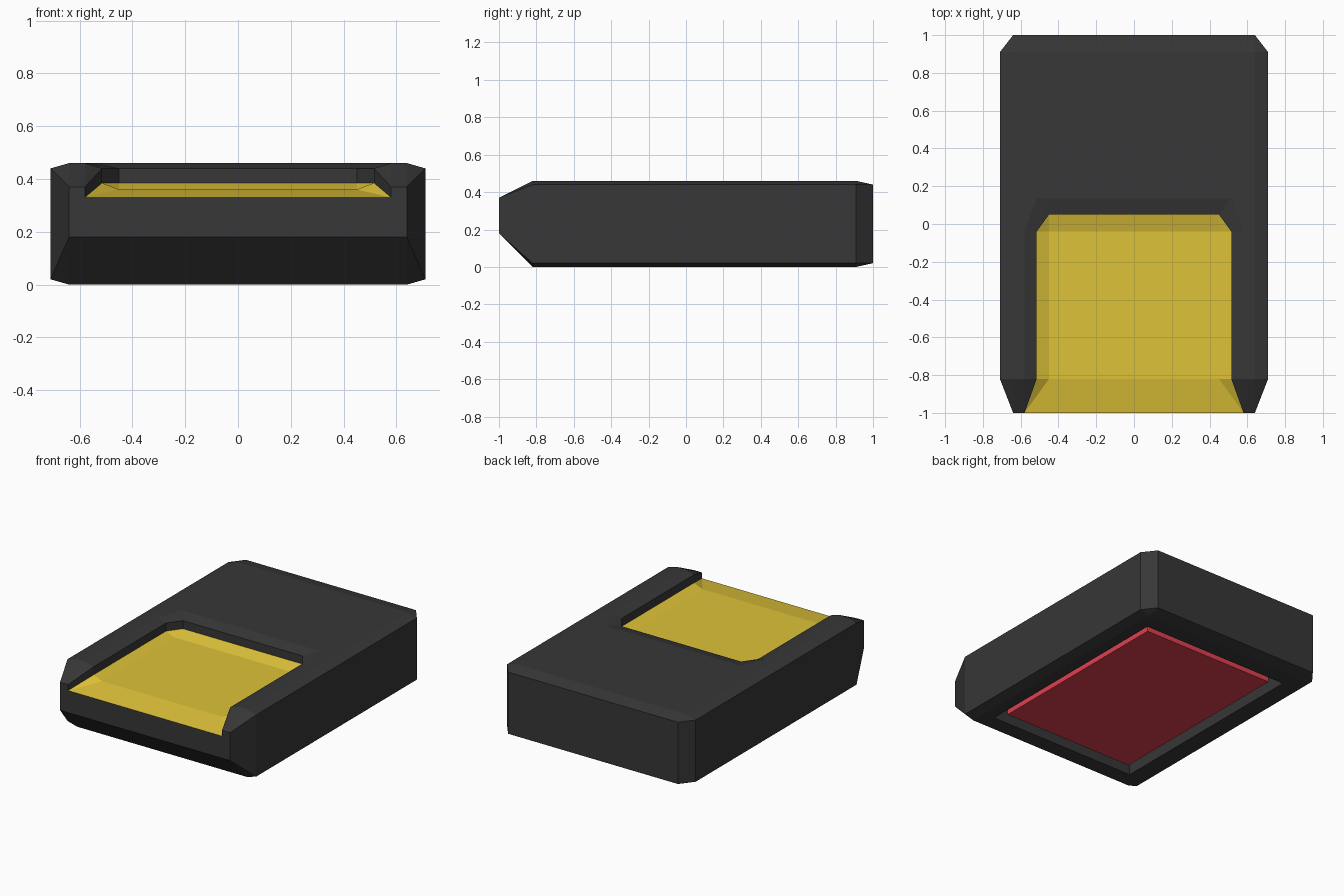
import bpy, bmesh

if "Cube" in bpy.data.objects:
    bpy.data.objects.remove(bpy.data.objects["Cube"])


def chain(path):
    """Right-half path followed by its mirror image."""
    return path + [(-x, y, z) for x, y, z in reversed(path)]


def strip(p, q, closed=False):
    """Quads between two mirrored paths."""
    a, b = chain(p), chain(q)
    n = len(a)
    return [[a[i], a[(i + 1) % n], b[(i + 1) % n], b[i]]
            for i in range(n if closed else n - 1)]


def build(name, polys, colour, face_up=False):
    bm = bmesh.new()
    verts = {}
    for poly in polys:
        loop = []
        for co in poly:
            key = tuple(round(c, 4) for c in co)
            if key not in verts:
                verts[key] = bm.verts.new(key)
            if verts[key] not in loop:
                loop.append(verts[key])
        if len(loop) > 2 and not bm.faces.get(loop):
            bm.faces.new(loop)
    bmesh.ops.recalc_face_normals(bm, faces=bm.faces)
    if face_up and sum(f.normal.z for f in bm.faces) < 0:
        bmesh.ops.reverse_faces(bm, faces=bm.faces)
    mesh = bpy.data.meshes.new(name)
    bm.to_mesh(mesh)
    bm.free()
    mat = bpy.data.materials.new(name + "_colour")
    mat.diffuse_color = (*colour, 1)
    mat.use_nodes = True
    mat.node_tree.nodes["Principled BSDF"].inputs["Base Color"].default_value = mat.diffuse_color
    mesh.materials.append(mat)
    obj = bpy.data.objects.new(name, mesh)
    bpy.context.collection.objects.link(obj)
    return obj


# Right-half paths running front to back, from the dish outwards and down
dish_floor = [(.58, -1, .33), (.45, -.82, .36)] + [(.45, -.04, .36)] * 3
dish_edge = [(.58, -1, .33), (.515, -.82, .385), (.515, -.04, .385)] + [(.45, .05, .385)] * 2
wall_top = [(.58, -1, .37), (.515, -.82, .44), (.515, -.04, .44)] + [(.45, .05, .44)] * 2
rim = [(.58, -1, .37), (.58, -.82, .46), (.58, -.04, .46)] + [(.515, .135, .46)] * 2
top_edge = [(.64, -1, .37), (.64, -.82, .46), (.64, -.04, .46)] + [(.64, .91, .46)] * 2
side_top = [(.64, -1, .37), (.71, -.82, .44), (.71, -.04, .44), (.71, .91, .44), (.64, 1, .44)]
side_low = [(.64, -1, .18), (.71, -.82, .02), (.71, -.04, .02), (.71, .91, .02), (.64, 1, .02)]
base_edge = [(.64, -1, .18), (.64, -.82, 0), (.64, -.04, 0)] + [(.64, .91, 0)] * 2
opening = [(.56, -.71, 0), (.56, -.04, 0)] + [(.56, .80, 0)] * 2
ceiling = [(x, y, .10) for x, y, z in opening]

# Dark casing: shell from the dish wall round to the bottom recess
loops = [dish_edge, wall_top, rim, top_edge, side_top, side_low, base_edge]
polys = []
for p, q in zip(loops, loops[1:]):
    polys += strip(p, q)
polys += strip(base_edge[1:], opening, True) + strip(opening, ceiling, True)
polys.append(chain(ceiling))
polys.append(chain(base_edge[:2]))                      # front lower chamfer
polys.append(chain([dish_edge[0], wall_top[0], side_top[0], side_low[0]]))  # front face
build("casing", polys, (.038, .038, .038))

# Yellow dished panel
build("yellow_panel", strip(dish_edge, dish_floor)
      + [chain(dish_floor[:2]), chain(dish_floor[1:])], (.73, .54, .04), True)

# Red block set in the bottom recess
low = [(.5, -.65, .02), (.5, .73, .02)]
high = [(x, y, .10) for x, y, z in low]
build("red_base_block", strip(low, high, True) + [chain(low), chain(high)], (.73, .05, .08))
